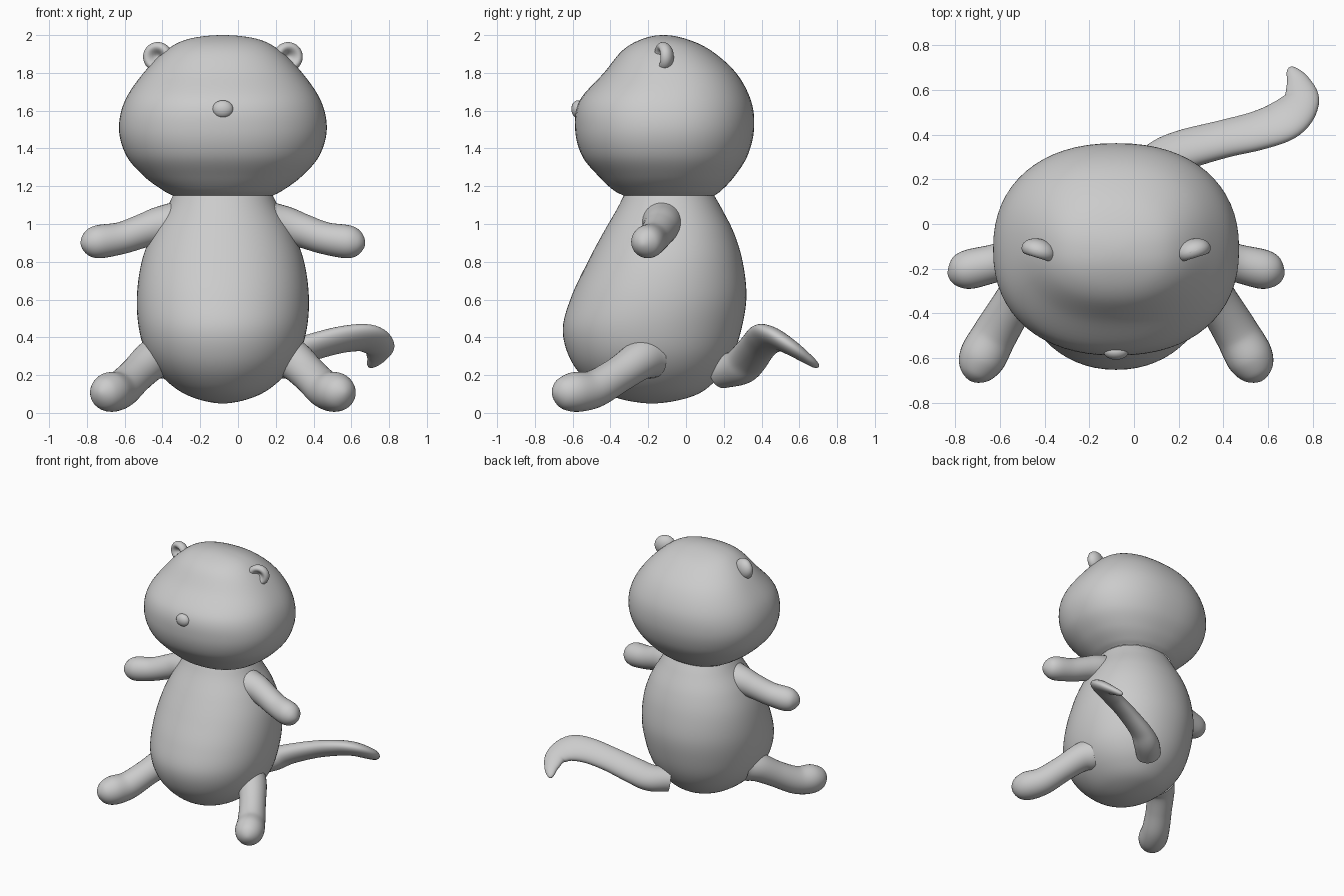
import bpy, bmesh, math
from mathutils import Vector

if "Cube" in bpy.data.objects:
    bpy.data.objects.remove(bpy.data.objects["Cube"])

CX = -0.08  # symmetry plane of the figure


def finish(name, bm):
    bmesh.ops.recalc_face_normals(bm, faces=bm.faces)
    for f in bm.faces:
        f.smooth = True
    me = bpy.data.meshes.new(name)
    bm.to_mesh(me)
    bm.free()
    ob = bpy.data.objects.new(name, me)
    bpy.context.collection.objects.link(ob)
    return ob


def smooth_keys(keys, steps=7):
    """Catmull-Rom through (x, y, z, a, b); zero radii give rounded poles."""
    def beyond(end, inner):
        if end[3] == 0:
            return inner[:3] + tuple(-r for r in inner[3:])
        return tuple(2 * e - i for e, i in zip(end, inner))
    k = [beyond(keys[0], keys[1])] + keys + [beyond(keys[-1], keys[-2])]
    out = []
    for i in range(1, len(k) - 2):
        for s in range(steps):
            t = s / steps
            out.append([0.5 * (2 * q + (r - p) * t + (2 * p - 5 * q + 4 * r - w) * t * t
                               + (3 * q - p - 3 * r + w) * t ** 3)
                        for p, q, r, w in zip(*k[i - 1:i + 3])])
    return out + [list(keys[-1])]


def loft(name, keys, normal, tangent=None, power=2.0, sides=40):
    """Skin elliptical rings along a path; normal fixes the flat direction."""
    rows = smooth_keys(keys)
    bm = bmesh.new()
    rings = []
    for i, row in enumerate(rows):
        lo, hi = rows[max(i - 1, 0)], rows[min(i + 1, len(rows) - 1)]
        t = tangent or (Vector(hi[:3]) - Vector(lo[:3])).normalized()
        w = Vector(normal).cross(t).normalized()
        d = t.cross(w)
        ring = []
        for j in range(sides):
            ang = 2 * math.pi * j / sides
            c, s = math.cos(ang), math.sin(ang)
            u = math.copysign(abs(c) ** (2 / power), c)
            v = math.copysign(abs(s) ** (2 / power), s)
            ring.append(bm.verts.new(Vector(row[:3]) + w * u * row[3] + d * v * row[4]))
        rings.append(ring)
    for r0, r1 in zip(rings, rings[1:]):
        for j in range(sides):
            n = (j + 1) % sides
            bm.faces.new((r0[j], r0[n], r1[n], r1[j]))
    bmesh.ops.remove_doubles(bm, verts=bm.verts, dist=0.0001)
    return finish(name, bm)


def upright(name, profile, power):
    """Profile rows: height, half width, front y, back y."""
    keys = [(CX, (f + b) / 2, z, hx, (b - f) / 2) for z, hx, f, b in profile]
    return loft(name, keys, (0, 1, 0), Vector((0, 0, 1)), power, 64)


# Head and body share the open neck ring
upright("head", [
    (1.15, .265, -.33, .15), (1.18, .32, -.385, .19), (1.25, .415, -.46, .255),
    (1.36, .51, -.55, .325), (1.5, .55, -.587, .36), (1.65, .52, -.565, .345),
    (1.8, .42, -.435, .265), (1.92, .30, -.335, .13), (1.98, .18, -.23, .0),
    (2.0, 0, -.12, -.12)], 2.25)
upright("body", [
    (.05, 0, -.18, -.18), (.09, .18, -.40, .04), (.18, .31, -.535, .165),
    (.3, .40, -.62, .245), (.45, .445, -.652, .295), (.62, .455, -.605, .32),
    (.8, .43, -.52, .30), (.95, .375, -.44, .255), (1.08, .30, -.365, .19),
    (1.15, .265, -.33, .15)], 2.1)

# Limbs: distance from symmetry plane, y, z, radius
ARM = [(.26, -.125, 1.0, .115), (.34, -.13, .99, .10), (.42, -.145, .965, .09),
       (.54, -.175, .925, .085), (.665, -.205, .905, .087),
       (.725, -.222, .896, .058), (.752, -.228, .892, 0)]
LEG = [(.32, -.20, .30, .12), (.38, -.25, .275, .105), (.46, -.36, .20, .095),
       (.54, -.49, .125, .10), (.60, -.60, .11, .104),
       (.635, -.672, .11, .07), (.65, -.703, .11, 0)]


def ear(name, side):
    # Flattened ball with a hollow pressed into the front
    bm = bmesh.new()
    bmesh.ops.create_uvsphere(bm, u_segments=40, v_segments=24, radius=1)
    for v in bm.verts:
        x, y, z = v.co
        if y < 0:
            y += 1.2 * math.exp(-(x * x + z * z) / .25)
        v.co = (x * .08, y * .055, z * .078)
    ob = finish(name, bm)
    ob.location = (CX + side * .345, -.122, 1.885)
    ob.rotation_euler = (0, 0, side * .3)


for side, label in ((-1, "left"), (1, "right")):
    for part, path in (("arm", ARM), ("leg", LEG)):
        loft(f"{label}_{part}", [(CX + side * d, y, z, r, r) for d, y, z, r in path],
             (0, 0, 1), sides=32)
    ear(f"{label}_ear", side)

# Flattened tail curling in a tilted plane
loft("tail", [
    (.02, .19, .22, .09, .09), (.12, .28, .24, .10, .085), (.22, .33, .285, .10, .07),
    (.40, .38, .35, .095, .06), (.56, .42, .39, .10, .055), (.68, .47, .395, .105, .05),
    (.745, .55, .35, .085, .042), (.735, .63, .295, .055, .03),
    (.705, .685, .255, .025, .018), (.695, .70, .245, 0, 0)], (-.1, .55, .82))

# Nose
bm = bmesh.new()
bmesh.ops.create_uvsphere(bm, u_segments=32, v_segments=16, radius=1)
for v in bm.verts:
    v.co = (v.co.x * .055, v.co.y * .035, v.co.z * .047)
finish("nose", bm).location = (CX, -.572, 1.608)
